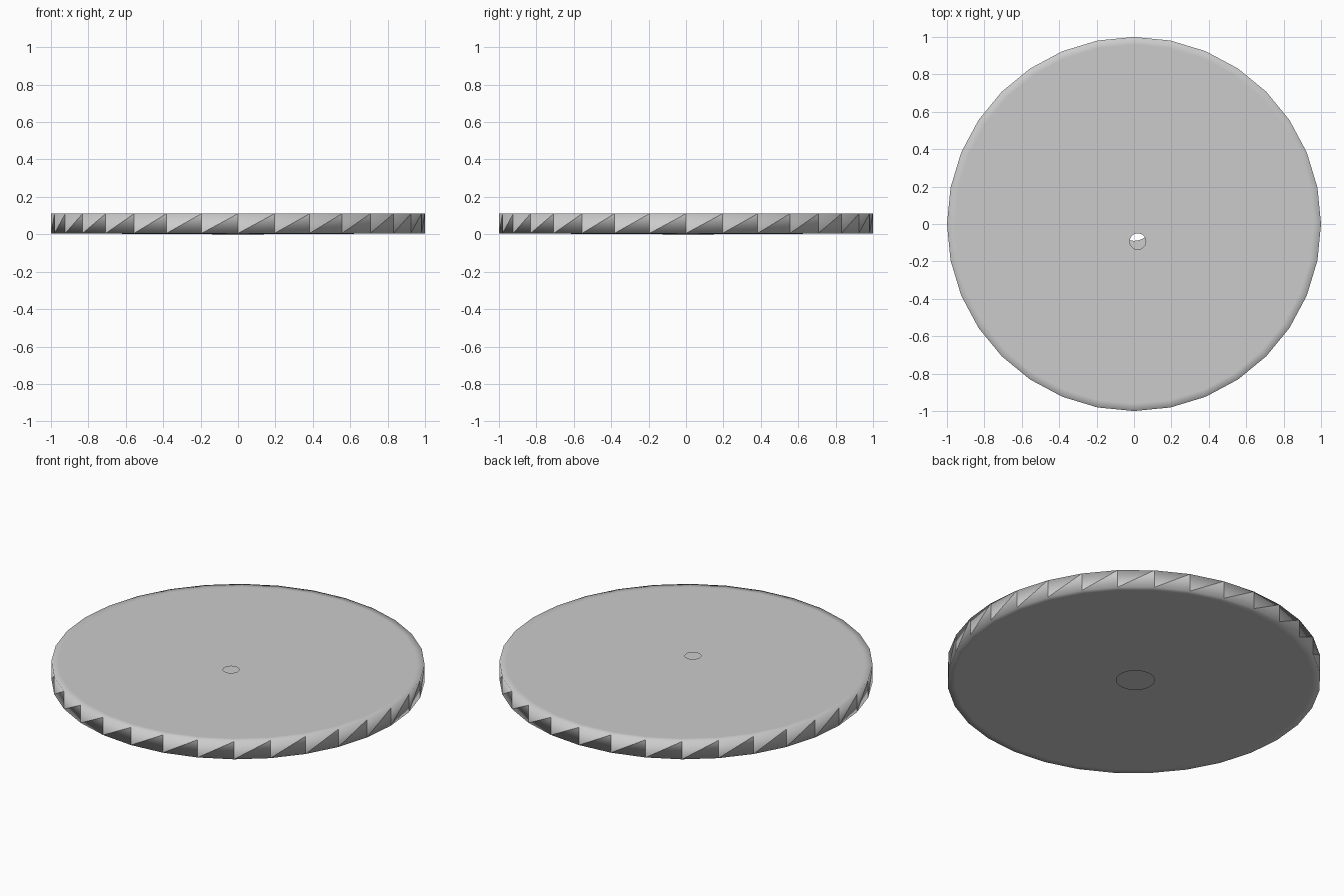
import bpy, bmesh
from math import cos, sin, tau

if "Cube" in bpy.data.objects:
    bpy.data.objects.remove(bpy.data.objects["Cube"])

N = 32
TOP, RIM_Z, LOW = 0.11, 0.005, 0.0


def ring(bm, cx, cy, r, z):
    return [bm.verts.new((cx + r * cos(tau * i / N), cy + r * sin(tau * i / N), z))
            for i in range(N)]


def shell(name, rim_z, hole_z, tip_z, hole, step):
    """Thin disc with an open hole, plus a sawtooth row of triangles on its rim."""
    bm = bmesh.new()
    sign = 1 if tip_z < rim_z else -1
    inner_z = hole_z + (rim_z - hole_z) * 0.95
    rings = [ring(bm, 0, 0, 1.0, rim_z), ring(bm, 0, 0, 0.96, inner_z),
             ring(bm, *hole, hole_z)]

    def face(vs):
        f = bm.faces.new(vs if sign > 0 else vs[::-1])
        f.smooth = True

    for i in range(N):
        j = (i + 1) % N
        for a, b in zip(rings, rings[1:]):
            face([a[i], a[j], b[j], b[i]])
        # one tooth of the side wall
        k = (i + step) % N
        tip = bm.verts.new((cos(tau * k / N), sin(tau * k / N), tip_z))
        face([rings[0][j], rings[0][i], tip])
    mesh = bpy.data.meshes.new(name)
    bm.to_mesh(mesh)
    bm.free()
    obj = bpy.data.objects.new(name, mesh)
    bpy.context.collection.objects.link(obj)
    return obj


# Upper plate with small off-centre hole, teeth pointing down
shell("upper_plate", TOP, TOP, RIM_Z, (0.02, -0.093, 0.043), 0)
# Lower plate with larger central hole, teeth pointing up
shell("lower_plate", RIM_Z, LOW, TOP, (0.0, 0.012, 0.102), 1)
